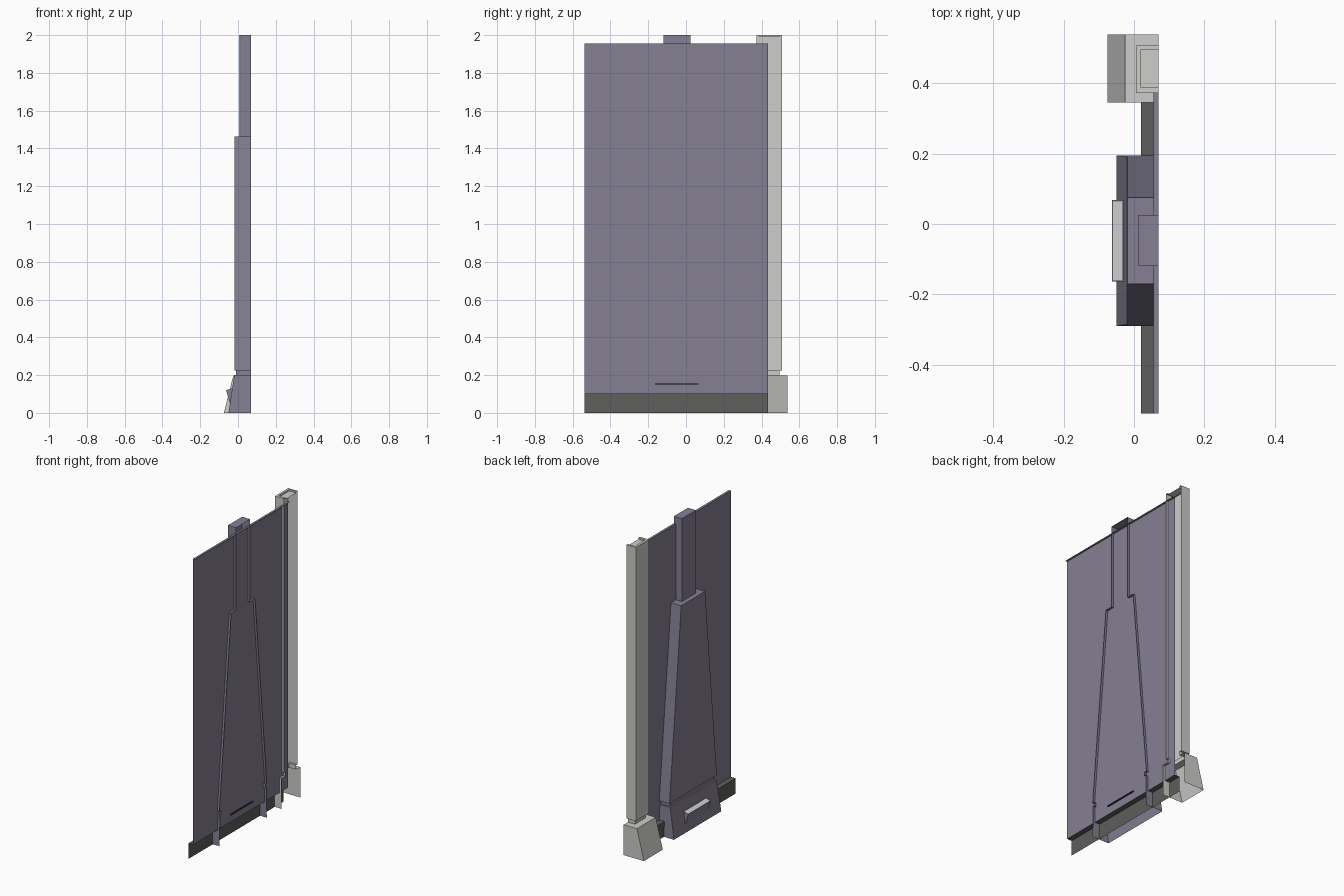
import bpy, bmesh

if "Cube" in bpy.data.objects:
    bpy.data.objects.remove(bpy.data.objects["Cube"])


def material(name, rgb):
    m = bpy.data.materials.new(name)
    m.diffuse_color = (*rgb, 1)
    m.use_nodes = True
    m.node_tree.nodes["Principled BSDF"].inputs["Base Color"].default_value = m.diffuse_color
    return m


PURPLE = material("muted_purple", (0.235, 0.215, 0.295))
LIGHT = material("light_grey", (0.61, 0.61, 0.60))
DARK = material("dark_grey", (0.11, 0.11, 0.105))
BLACK = material("near_black", (0.03, 0.03, 0.035))
BACK = 0.07


def make(name, verts, faces, mats):
    me = bpy.data.meshes.new(name)
    me.from_pydata(verts, [], faces)
    for m in mats:
        me.materials.append(m)
    ob = bpy.data.objects.new(name, me)
    bpy.context.collection.objects.link(ob)
    return ob


def open_back_column(name, levels, mat):
    """Three-sided shell, open at the back; levels are (y0, y1, front x, z)."""
    verts, faces = [], []
    for y0, y1, x, z in levels:
        verts += [(BACK, y0, z), (x, y0, z), (x, y1, z), (BACK, y1, z)]
    for k in range(len(levels) - 1):
        for i in range(3):
            a = 4 * k + i
            faces.append((a, a + 4, a + 5, a + 1))
    n = len(verts)
    faces.append((n - 1, n - 2, n - 3, n - 4))
    return make(name, verts, faces, [mat])


def sheet(name, profile, y0, y1, mat):
    """Folded sheet: an (x, z) profile swept along y."""
    verts = [(x, y, z) for x, z in profile for y in (y0, y1)]
    faces = [(2 * i, 2 * i + 2, 2 * i + 3, 2 * i + 1) for i in range(len(profile) - 1)]
    return make(name, verts, faces, [mat])


# Wall panel with a narrow top flange, and the baseboard below it
sheet("wall_panel", [(0.055, 0.1), (0.055, 1.955), (BACK, 1.955)], -0.538, 0.435, PURPLE)
sheet("baseboard", [(0.022, 0), (0.02, 0.1), (0.055, 0.1)], -0.538, 0.435, DARK)

# Central tapered buttress: sloped foot, recessed neck, tapered body, upper post
open_back_column("center_buttress", [
    (-0.29, 0.195, -0.05, 0), (-0.285, 0.19, -0.02, 0.2),
    (-0.275, 0.18, -0.01, 0.2), (-0.275, 0.18, -0.01, 0.225),
    (-0.29, 0.195, -0.018, 0.225), (-0.17, 0.075, -0.018, 1.463),
    (-0.12, 0.025, 0.012, 1.463), (-0.12, 0.025, 0.012, 2.0)], PURPLE)

# Side pillar: sloped foot, neck, straight shaft, recessed top
open_back_column("side_pillar", [
    (0.345, 0.538, -0.075, 0), (0.345, 0.538, -0.025, 0.197),
    (0.388, 0.495, 0.02, 0.197), (0.388, 0.495, 0.02, 0.225),
    (0.372, 0.507, 0.005, 0.225), (0.372, 0.507, 0.005, 2.0),
    (0.388, 0.495, 0.02, 2.0), (0.388, 0.495, 0.02, 1.99)], LIGHT)

# Wedge lamp on the buttress foot, with a light inset in its upper face
tri = [(-0.03, 0.13), (-0.063, 0.12), (-0.043, 0.05)]
lamp = make("foot_lamp", [(x, y, z) for y in (-0.163, 0.068) for x, z in tri],
            [(0, 1, 2), (5, 4, 3), (0, 3, 4, 1), (1, 4, 5, 2), (2, 5, 3, 0)], [PURPLE, LIGHT])
bm = bmesh.new()
bm.from_mesh(lamp.data)
bmesh.ops.recalc_face_normals(bm, faces=bm.faces)
top = max(bm.faces, key=lambda f: f.normal.z)
bmesh.ops.inset_region(bm, faces=[top], thickness=0.005)
top.material_index = 1
bm.to_mesh(lamp.data)
bm.free()

# Thin slot edge showing through the back of the wall
sheet("rear_slot_edge", [(0.056, 0.155), (0.064, 0.155), (0.064, 0.149), (0.056, 0.149)],
      -0.165, 0.065, BLACK)
